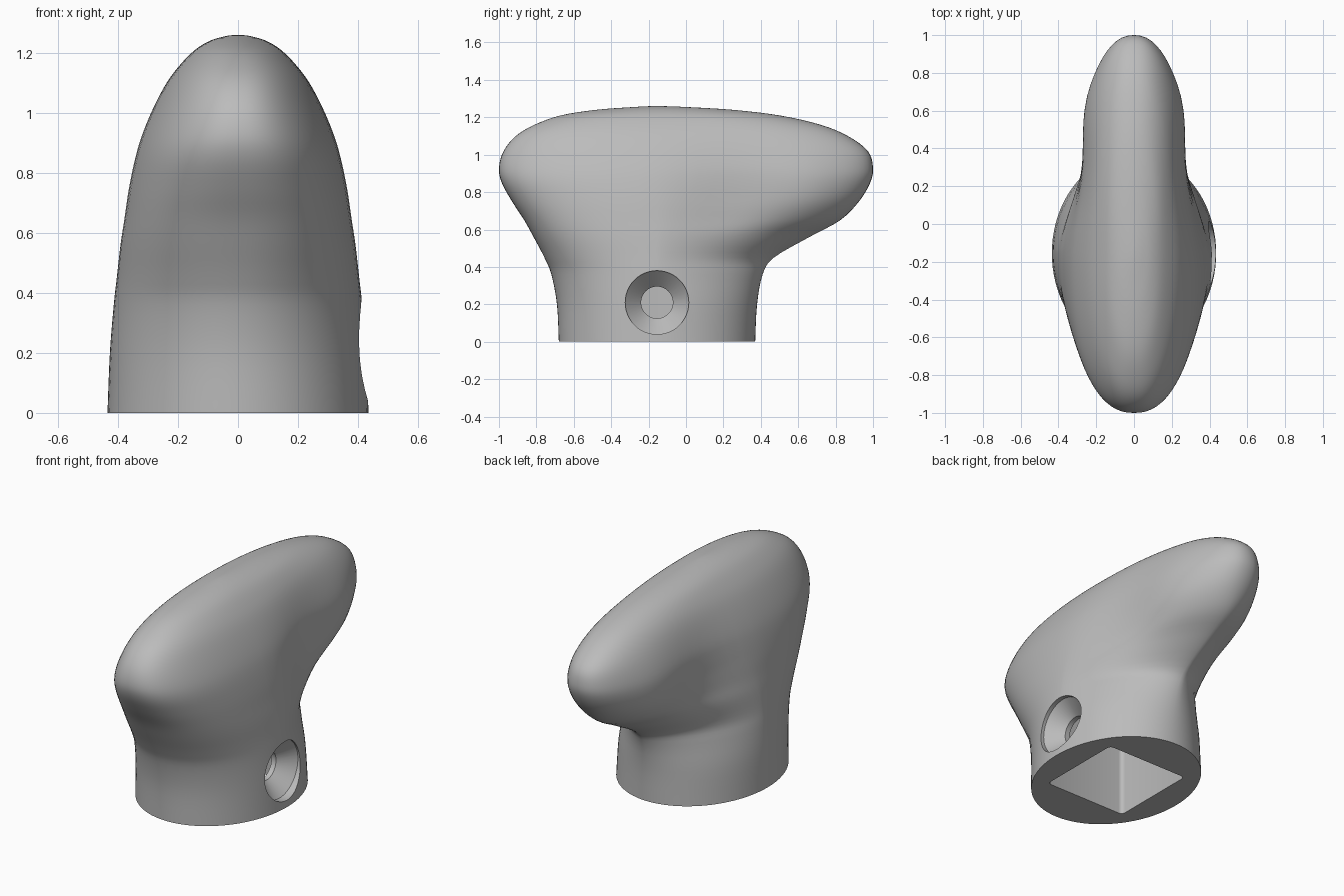
import bpy
import bmesh
from math import sin, cos, pi
from mathutils import Matrix

if "Cube" in bpy.data.objects:
    bpy.data.objects.remove(bpy.data.objects["Cube"])

grey = bpy.data.materials.new("plain grey")
grey.use_nodes = True
grey.diffuse_color = (0.5, 0.5, 0.5, 1)
grey.node_tree.nodes["Principled BSDF"].inputs["Base Color"].default_value = grey.diffuse_color

MID = -0.155      # y of the stem axis
SEGMENTS = 80     # points around each ring
STEPS = 4         # rings between two profile keys

# height, front y, back y, half width, front fullness, back fullness, pinch of the back
PROFILE = [
    (0, -.68, .37, .435, 2, 2, 0),
    (.2, -.69, .38, .427, 2, 1.88, 0),
    (.36, -.72, .41, .414, 2.05, 1.62, 0),
    (.45, -.757, .47, .404, 2.15, 1.45, 0),
    (.56, -.815, .66, .392, 2.3, 1.5, .05),
    (.65, -.865, .825, .379, 2.4, 1.75, .14),
    (.75, -.93, .925, .364, 2.4, 2.05, .17),
    (.85, -.985, .985, .343, 2.4, 2.2, .15),
    (.93, -1, 1, .319, 2.35, 2.25, .12),
    (1.02, -.975, .972, .281, 2.3, 2.25, .09),
    (1.1, -.91, .865, .238, 2.3, 2.3, .06),
    (1.16, -.81, .72, .193, 2.3, 2.3, .03),
    (1.21, -.67, .5, .143, 2.2, 2.2, 0),
    (1.24, -.48, .25, .094, 2, 2, 0),
    (1.255, -.28, 0, .044, 2, 2, 0),
    (1.26, -.18, -.13, .008, 2, 2, 0),
]


def spline(a, b, c, d, t):
    """Smooth curve through b and c."""
    return b + t / 2 * (c - a + t * (2 * a - 5 * b + 4 * c - d + t * (3 * (b - c) + d - a)))


def smooth_rows(rows):
    last = len(rows) - 1
    for i in range(last):
        four = [rows[min(max(i + j, 0), last)] for j in (-1, 0, 1, 2)]
        for s in range(STEPS):
            yield [spline(*values, s / STEPS) for values in zip(*four)]
    yield rows[last]


def ring(bm, z, front, back, width, front_full, back_full, pinch):
    """Egg-shaped section, pinched where the back arm leaves the stem."""
    verts = []
    for i in range(SEGMENTS):
        a = 2 * pi * i / SEGMENTS
        c, s = cos(a), sin(a)
        power = 2 / (back_full if s > 0 else front_full)
        reach = back - MID if s > 0 else MID - front
        x = width * abs(c) ** power * (1 if c > 0 else -1)
        y = MID + reach * abs(s) ** power * (1 if s > 0 else -1)
        t = min(max(y + .2, 0), .95) / .95
        x *= 1 - pinch * sin(pi * t) ** 2
        verts.append(bm.verts.new((x, y, z)))
    return verts


def bridge(bm, low, high):
    n = len(low)
    for i in range(n):
        j = (i + 1) % n
        bm.faces.new((low[i], low[j], high[j], high[i]))


def loft(bm, rings):
    for low, high in zip(rings, rings[1:]):
        bridge(bm, low, high)
    bm.faces.new(rings[0][::-1])
    bm.faces.new(rings[-1])


def finish(bm, name):
    bmesh.ops.recalc_face_normals(bm, faces=bm.faces)
    mesh = bpy.data.meshes.new(name)
    bm.to_mesh(mesh)
    bm.free()
    mesh.materials.append(grey)
    obj = bpy.data.objects.new(name, mesh)
    bpy.context.collection.objects.link(obj)
    return obj


# Handle body
bm = bmesh.new()
loft(bm, [ring(bm, *row) for row in smooth_rows(PROFILE)])
handle = finish(bm, "handle")

# Square socket cutter with rounded upright edges
bm = bmesh.new()
bmesh.ops.create_cube(bm, size=1, matrix=Matrix.Translation((0, MID, .25)) @ Matrix.Diagonal((.54, .54, .7, 1)))
upright = [e for e in bm.edges if abs(e.verts[0].co.z - e.verts[1].co.z) > .1]
bmesh.ops.bevel(bm, geom=upright, offset=.025, segments=4, profile=.5, affect='EDGES')
socket = finish(bm, "socket_cutter")

# Countersunk screw hole cutter, running into the socket from the left side
bm = bmesh.new()
rings = []
for x, r in ((.18, .085), (.3, .085), (.385, .17), (.6, .17)):
    rings.append([bm.verts.new((x, MID + r * cos(2 * pi * i / 48), .21 + r * sin(2 * pi * i / 48)))
                  for i in range(48)])
loft(bm, rings)
hole = finish(bm, "screw_hole_cutter")

# Cut both openings
bpy.ops.object.select_all(action='DESELECT')
bpy.context.view_layer.objects.active = handle
handle.select_set(True)
for cutter in (socket, hole):
    cut = handle.modifiers.new(cutter.name, 'BOOLEAN')
    cut.operation = 'DIFFERENCE'
    cut.solver = 'EXACT'
    cut.object = cutter
    bpy.ops.object.modifier_apply(modifier=cut.name)
    bpy.data.objects.remove(cutter)

bpy.ops.object.shade_smooth_by_angle(angle=pi / 6)
